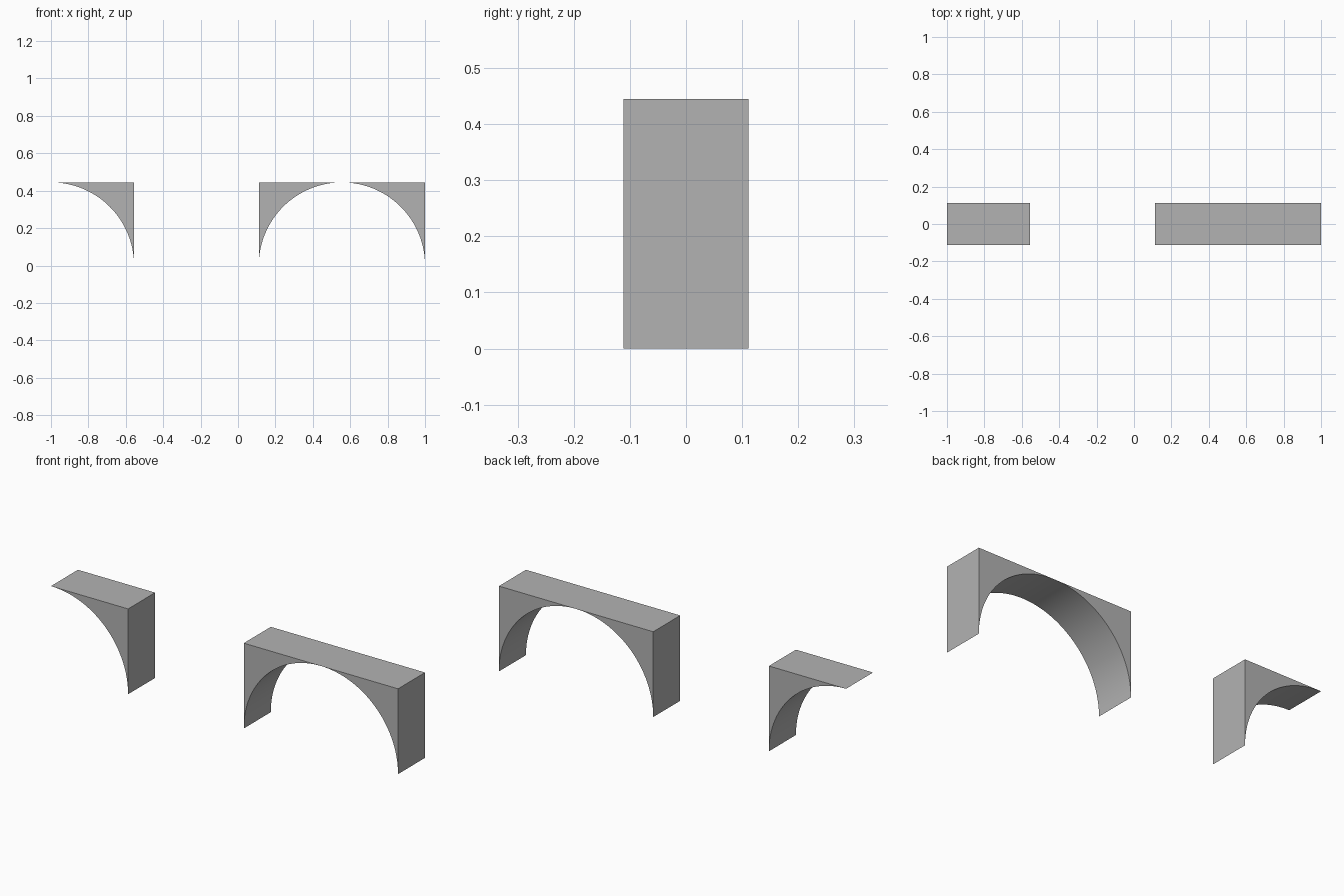
import bpy
import bmesh
import math

cube = bpy.data.objects.get("Cube")
if cube:
    bpy.data.objects.remove(cube, do_unlink=True)

UNIT = 2 / 9            # the set is nine units long
RADIUS = 2 * UNIT       # arch radius and height
DEPTH = UNIT
SEGMENTS = 32           # per quarter circle

grey = bpy.data.materials.new("stone grey")
grey.use_nodes = True
grey.diffuse_color = (0.45, 0.45, 0.45, 1)
grey.node_tree.nodes["Principled BSDF"].inputs["Base Color"].default_value = (0.45, 0.45, 0.45, 1)


def arch(name, centre_x, full):
    """Solid spandrel above a quarter circle; mirrored for a full arch."""
    bm = bmesh.new()
    # Profile: outer top corner, then the arc from crown to foot
    profile = [(RADIUS, RADIUS)]
    for i in range(SEGMENTS + 1):
        a = math.pi / 2 * (1 - i / SEGMENTS)
        profile.append((RADIUS * math.cos(a), RADIUS * math.sin(a)))
    face = bm.faces.new([bm.verts.new((x, -DEPTH / 2, z)) for x, z in profile])

    # Extrude the profile to full depth
    result = bmesh.ops.extrude_face_region(bm, geom=[face], use_keep_orig=True)
    moved = [v for v in result["geom"] if isinstance(v, bmesh.types.BMVert)]
    bmesh.ops.translate(bm, verts=moved, vec=(0, DEPTH, 0))
    bmesh.ops.recalc_face_normals(bm, faces=bm.faces[:])

    mesh = bpy.data.meshes.new(name)
    bm.to_mesh(mesh)
    bm.free()
    mesh.materials.append(grey)
    obj = bpy.data.objects.new(name, mesh)
    obj.location.x = centre_x
    bpy.context.collection.objects.link(obj)

    # Smooth curved underside, sharp corners
    bpy.ops.object.select_all(action="DESELECT")
    obj.select_set(True)
    bpy.context.view_layer.objects.active = obj
    bpy.ops.object.shade_smooth_by_angle(angle=math.radians(30))

    if full:
        mirror = obj.modifiers.new("Mirror", "MIRROR")
        mirror.use_axis[0] = True
    return obj


arch("half_arch", -1, full=False)
arch("full_arch", 1 - RADIUS, full=True)
